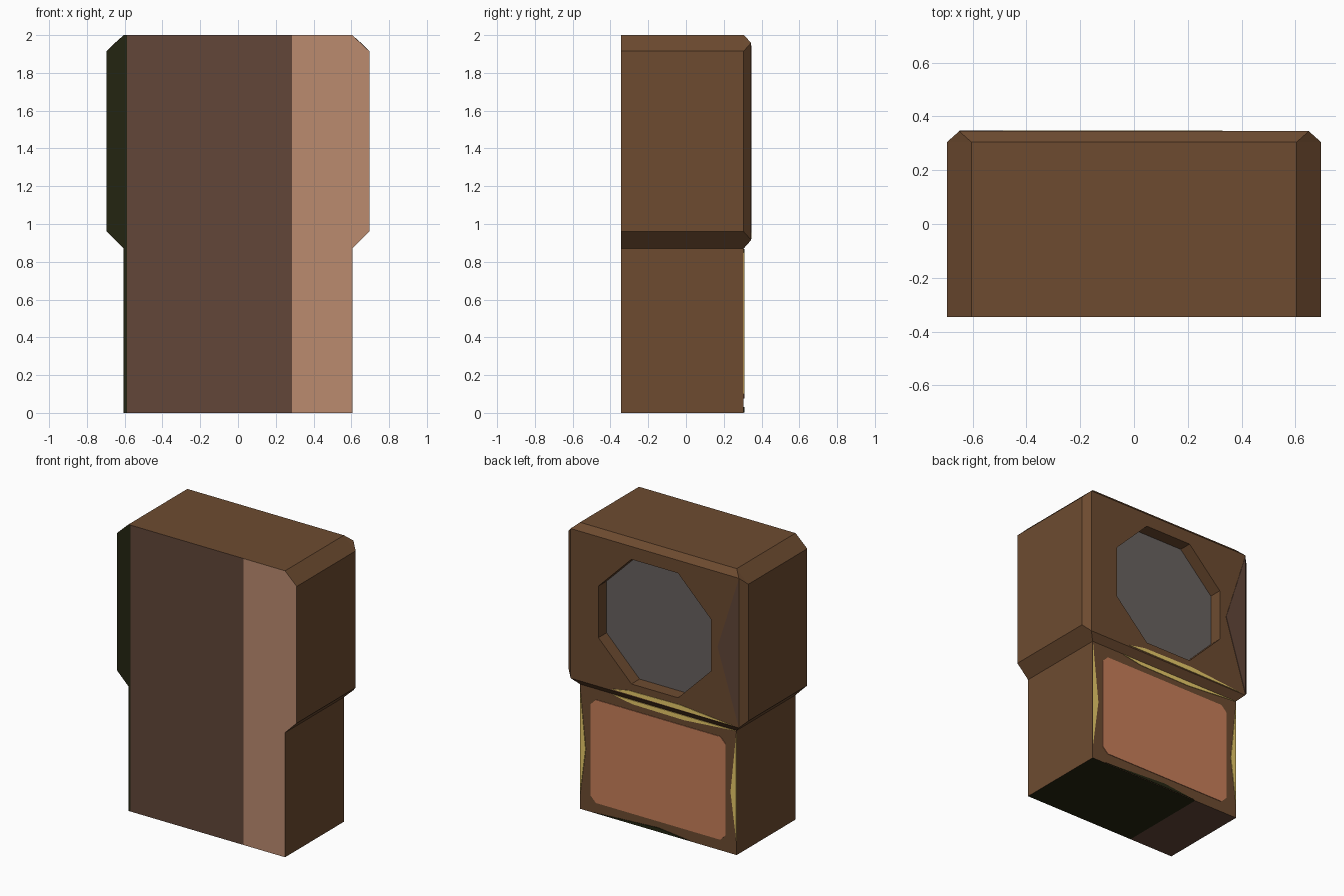
import bpy, bmesh, math
from mathutils import Vector

if "Cube" in bpy.data.objects:
    bpy.data.objects.remove(bpy.data.objects["Cube"])


def material(name, hex_code):
    def lin(c):
        return c / 12.92 if c <= 0.04045 else ((c + 0.055) / 1.055) ** 2.4
    m = bpy.data.materials.new(name)
    rgb = [lin(int(hex_code[i:i + 2], 16) / 255) for i in (0, 2, 4)]
    m.diffuse_color = (*rgb, 1)
    m.use_nodes = True
    m.node_tree.nodes["Principled BSDF"].inputs["Base Color"].default_value = m.diffuse_color
    return m


WOOD = material("wood brown", "6D4B30")
DARK = material("dark brown", "624639")
TAN = material("tan", "BB8B6F")
BLACK = material("olive black", "242511")
GREY = material("dial grey", "686260")
ORANGE = material("panel orange", "C87F5A")
YELLOW = material("dull yellow", "E8CA6A")

FRONT, BACK, FACE, DIAL = -0.345, 0.305, 0.345, 0.255


def finish(bm, name, mats):
    bmesh.ops.recalc_face_normals(bm, faces=bm.faces)
    me = bpy.data.meshes.new(name)
    bm.to_mesh(me)
    bm.free()
    for m in mats:
        me.materials.append(m)
    ob = bpy.data.objects.new(name, me)
    bpy.context.collection.objects.link(ob)
    return ob


def cabinet():
    bm = bmesh.new()

    def ring(points, y):
        return [bm.verts.new((x, y, z)) for x, z in points]

    def bridge(a, b):
        n = len(a)
        for i in range(n):
            bm.faces.new((a[i], a[(i + 1) % n], b[(i + 1) % n], b[i]))

    # Outline: narrow base, wider head with clipped corners
    half = [(0.605, 0), (0.605, 0.87), (0.695, 0.96), (0.695, 1.915), (0.605, 2)]
    outline = half + [(-x, z) for x, z in reversed(half)]
    front, o = ring(outline, FRONT), ring(outline, BACK)
    bridge(front, o)
    bm.faces.new(front)
    bm.faces.new((o[0], o[1], o[8], o[9]))

    # Bevelled rim round the head
    r = ring([(0.65, 0.915), (0.65, 1.96), (-0.65, 1.96), (-0.65, 0.915)], FACE)
    for f in ((o[1], o[2], r[0]), (o[2], o[3], r[1], r[0]), (o[3], o[4], r[1]),
              (o[4], o[5], r[2], r[1]), (o[5], o[6], r[2]),
              (o[6], o[7], r[3], r[2]), (o[7], o[8], r[3]),
              (o[8], o[1], r[0], r[3])):
        bm.faces.new(f)

    # Octagonal recess with the dial at its bottom
    rad = 0.435 / math.cos(math.pi / 8)
    octagon = [(rad * math.cos(a), 1.435 + rad * math.sin(a))
               for a in (math.radians(-67.5 + 45 * i) for i in range(8))]
    rim, inner = ring(octagon, FACE), ring(octagon, DIAL)
    for i in range(4):
        a, b, c = rim[2 * i], rim[2 * i + 1], rim[(2 * i + 2) % 8]
        bm.faces.new((r[i], a, b))
        bm.faces.new((r[i], b, c, r[(i + 1) % 4]))
    bridge(rim, inner)
    dial = bm.faces.new(inner)
    dial.material_index = 4

    # Split the front and the underside into colour bands
    def split(x, test):
        faces = [f for f in bm.faces if test(f)]
        geom = set(faces) | {e for f in faces for e in f.edges} | {v for f in faces for v in f.verts}
        bmesh.ops.bisect_plane(bm, geom=list(geom), plane_co=(x, 0, 0), plane_no=(1, 0, 0))

    def is_front(f):
        return all(abs(v.co.y - FRONT) < 1e-4 for v in f.verts)

    def is_bottom(f):
        return all(abs(v.co.z) < 1e-4 for v in f.verts)

    split(-0.587, is_front)
    split(0.285, is_front)
    split(-0.26, is_bottom)
    for f in bm.faces:
        x = f.calc_center_median().x
        if is_front(f):
            f.material_index = 3 if x < -0.587 else 1 if x < 0.285 else 2
        elif is_bottom(f):
            f.material_index = 1 if x < -0.26 else 3
    return finish(bm, "cabinet", [WOOD, DARK, TAN, BLACK, GREY])


def plate(name, points, y, mat, thick=0.004):
    bm = bmesh.new()
    f = bm.faces.new([bm.verts.new((x, y, z)) for x, z in points])
    ext = bmesh.ops.extrude_face_region(bm, geom=[f])
    verts = [v for v in ext["geom"] if isinstance(v, bmesh.types.BMVert)]
    bmesh.ops.translate(bm, verts=verts, vec=Vector((0, thick, 0)))
    return finish(bm, name, [mat])


cabinet()

# Lower panel with clipped corners
corner = [(0.48, 0.075), (0.52, 0.115), (0.52, 0.755), (0.48, 0.795)]
plate("lower_panel", corner + [(-x, z) for x, z in reversed(corner)], BACK, ORANGE)

# Thin coloured slivers along the frame edges
for side, s in (("right", 1), ("left", -1)):
    plate("frame_sliver_" + side,
          [(s * 0.604, 0.1), (s * 0.604, 0.85), (s * 0.56, 0.43)], BACK, YELLOW)
plate("frame_sliver_top", [(0.35, 0.867), (0.2, 0.84), (-0.2, 0.835), (-0.6, 0.867)], BACK, YELLOW)
plate("frame_sliver_bottom", [(0.5, 0.003), (0, 0.03), (-0.25, 0.003)], BACK, BLACK)
plate("head_sliver_bottom", [(0.33, 0.925), (0.2, 0.95), (-0.2, 0.955), (-0.6, 0.92)], FACE, YELLOW, 0.003)
plate("head_sliver_left", [(-0.648, 0.93), (-0.648, 1.945), (-0.487, 1.44)], FACE, DARK, 0.003)
